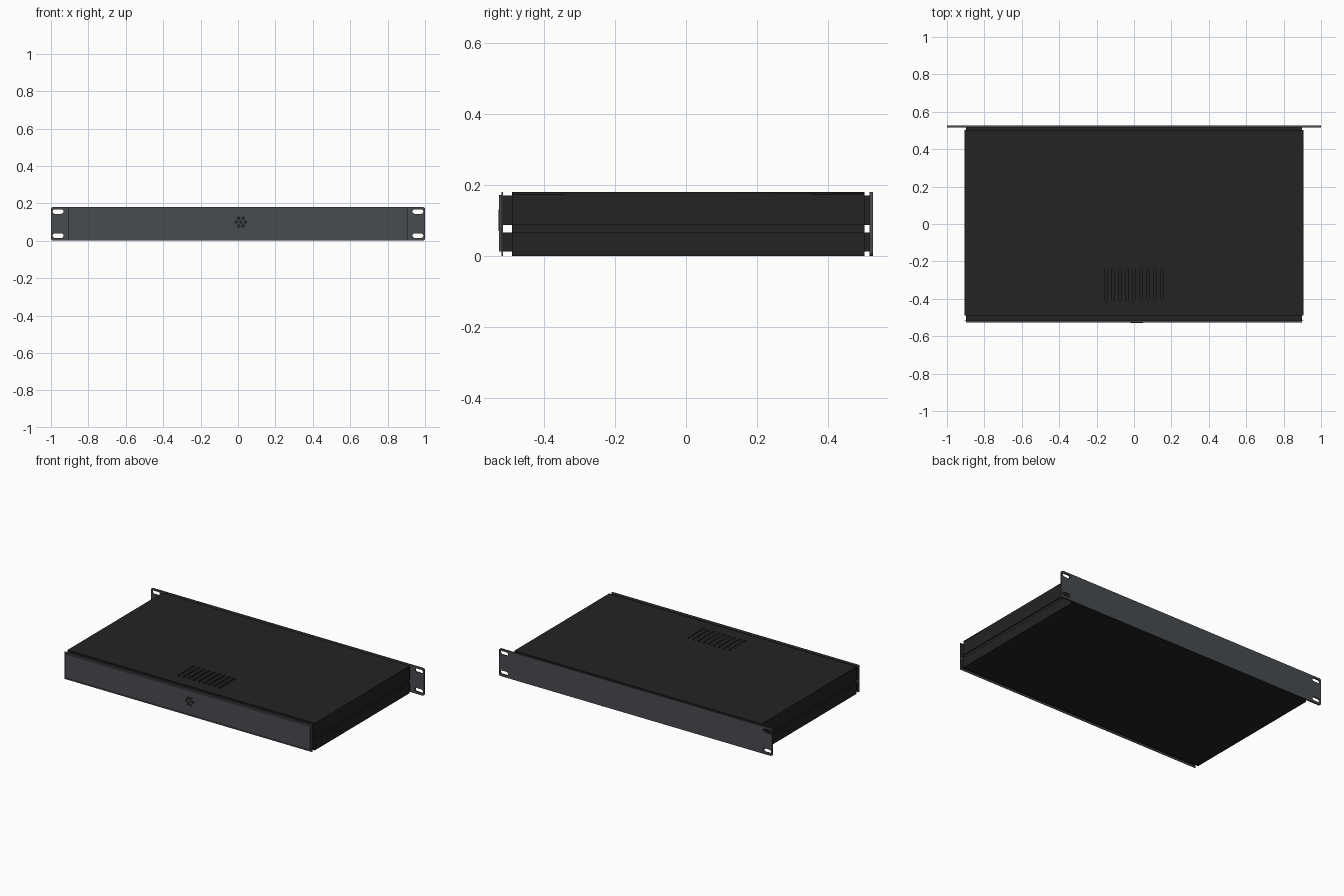
import bpy, math
from mathutils import Vector

if "Cube" in bpy.data.objects:
    bpy.data.objects.remove(bpy.data.objects["Cube"])


def material(name, rgb):
    m = bpy.data.materials.new(name)
    m.diffuse_color = (*rgb, 1)
    m.use_nodes = True
    m.node_tree.nodes["Principled BSDF"].inputs["Base Color"].default_value = m.diffuse_color
    return m


BLACK = material("black_steel", (0.017, 0.017, 0.017))
GREY = material("slate_grey_panel", (0.066, 0.072, 0.079))


def box(name, lo, hi, mat):
    """Box spanning two corners."""
    lo, hi = Vector(lo), Vector(hi)
    bpy.ops.mesh.primitive_cube_add(size=1, location=(lo + hi) / 2)
    o = bpy.context.object
    o.name = name
    o.scale = hi - lo
    bpy.ops.object.transform_apply(location=False, rotation=False)
    o.data.materials.append(mat)
    return o


def rounded(cx, cy, w, h, r, n=6):
    """Rounded rectangle outline."""
    pts = []
    for q, (sx, sy) in enumerate([(1, 1), (-1, 1), (-1, -1), (1, -1)]):
        for i in range(n + 1):
            a = math.pi / 2 * (q + i / n)
            pts.append((cx + sx * (w / 2 - r) + r * math.cos(a),
                        cy + sy * (h / 2 - r) + r * math.sin(a)))
    return pts


def sheet(name, outlines, thick, loc, rot, mat):
    """Flat sheet; outlines after the first become holes."""
    c = bpy.data.curves.new(name, 'CURVE')
    c.dimensions = '2D'
    c.fill_mode = 'BOTH'
    c.extrude = thick / 2
    for pts in outlines:
        s = c.splines.new('POLY')
        s.points.add(len(pts) - 1)
        for p, (x, y) in zip(s.points, pts):
            p.co = (x, y, 0, 1)
        s.use_cyclic_u = True
    o = bpy.data.objects.new(name, c)
    bpy.context.collection.objects.link(o)
    o.location, o.rotation_euler = loc, rot
    bpy.ops.object.select_all(action='DESELECT')
    o.select_set(True)
    bpy.context.view_layer.objects.active = o
    bpy.ops.object.convert(target='MESH')
    o = bpy.context.object
    o.data.materials.clear()
    o.data.materials.append(mat)
    return o


W, H, T = 0.905, 0.18, 0.008        # half width, height, sheet thickness
Y0, Y1 = -0.49, 0.502               # shell depth range

# Top cover with a row of vent slots near the front
slots = [rounded(-0.15 + 0.0375 * i, -0.325, 0.017, 0.17, 0.008) for i in range(9)]
cover = [(-W, Y0), (W, Y0), (W, Y1), (-W, Y1)]
sheet("top_cover", [cover] + slots, T, (0, 0, H - T / 2), (0, 0, 0), BLACK)

# Bottom tray
box("bottom_tray", (-W, Y0, 0), (W, Y1, T), BLACK)

# Side walls of cover and tray, with a recessed rail between them
for s, side in ((-1, "left"), (1, "right")):
    def wall(name, outer, y0, y1, z0, z1, mat=BLACK):
        xs = sorted((s * outer, s * (outer - T)))
        box(f"{side}_{name}", (xs[0], y0, z0), (xs[1], y1, z1), mat)
    wall("cover_side", W, Y0, Y1, 0.086, H - T)
    wall("tray_side", W, Y0, Y1, T, 0.065)
    wall("rail", W - 0.006, Y0, Y1, 0.06, 0.09)
    # folded flanges behind the front and back panels
    for end, y0, y1 in (("front", -0.516, Y0 + 0.02), ("back", Y1 - 0.02, 0.518)):
        wall(f"{end}_lower_flange", W - T, y0, y1, 0.012, 0.065)
        wall(f"{end}_upper_flange", W - T, y0, y1, 0.086, 0.17)

# Top and bottom flanges bridging the shell and the panels
for end, y0, y1 in (("front", -0.516, Y0 + 0.02), ("back", Y1 - 0.02, 0.518)):
    box(f"{end}_top_flange", (-0.89, y0, 0.164), (0.89, y1, 0.17), BLACK)
    box(f"{end}_bottom_flange", (-0.89, y0, 0.012), (0.89, y1, 0.018), BLACK)

# Front panel on a slightly larger thin backing plate
box("front_backing_plate", (-W, -0.519, 0), (W, -0.515, H), GREY)
box("front_panel", (-0.897, -0.527, 0.012), (0.897, -0.518, 0.171), GREY)

# Small cluster of perforation dots on the front panel
dots = [(0, 0)] + [(0.024 * math.cos(k * math.pi / 3), 0.024 * math.sin(k * math.pi / 3))
                   for k in range(6)]
for dx, dz in dots:
    bpy.ops.mesh.primitive_cylinder_add(vertices=16, radius=0.010, depth=0.002,
                                        location=(0.015 + dx, -0.5272, 0.1 + dz),
                                        rotation=(math.pi / 2, 0, 0))
    d = bpy.context.object
    d.name = "front_perforation"
    d.data.materials.append(BLACK)

# Rack mounting plate at the back, rounded ears with two slots each side
holes = [rounded(sx * 0.962, z, 0.058, 0.024, 0.0119)
         for sx in (-1, 1) for z in (0.027, 0.156)]
sheet("rack_mounting_plate", [rounded(0, H / 2, 2.0, H, 0.012)] + holes, 0.01,
      (0, 0.522, 0), (math.pi / 2, 0, 0), GREY)
